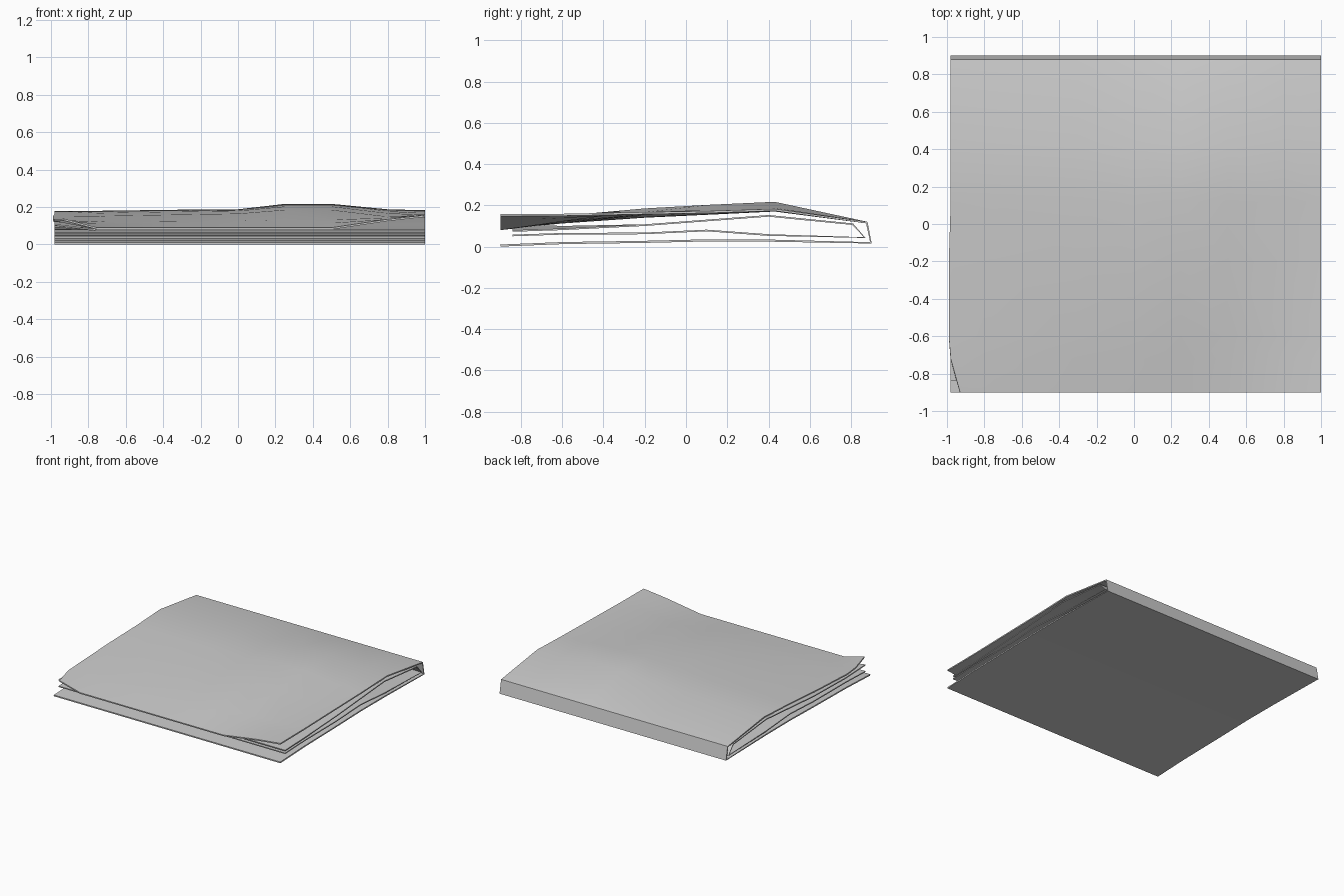
import bpy, math

if "Cube" in bpy.data.objects:
    bpy.data.objects.remove(bpy.data.objects["Cube"])

def sheet(name, sections, thickness, corner=None):
    """Loft a folded sheet through (x, [(y, z), ...]) profiles, then thicken inward."""
    n = len(sections[0][1])
    verts = [(x, y, z) for x, prof in sections for y, z in prof]
    for idx, co in (corner or {}).items():
        verts[idx] = co
    faces = []
    for i in range(len(sections) - 1):
        for j in range(n - 1):
            a = i * n + j
            faces.append((a, a + 1, a + n + 1, a + n))
    me = bpy.data.meshes.new(name)
    me.from_pydata(verts, [], faces)
    ob = bpy.data.objects.new(name, me)
    bpy.context.collection.objects.link(ob)
    bpy.context.view_layer.objects.active = ob
    ob.select_set(True)
    m = ob.modifiers.new("thickness", 'SOLIDIFY')
    m.thickness = thickness
    m.offset = -1
    bpy.ops.object.modifier_apply(modifier=m.name)
    bpy.ops.object.shade_smooth_by_angle(angle=math.radians(30))
    ob.select_set(False)
    return ob

# Outer sheet: flat underside, folded at the back, wavy top
bottom = [(-0.9, 0.0), (-0.6, 0.012), (-0.2, 0.018), (0.1, 0.025), (0.4, 0.024), (0.9, 0.015)]
ys = (-0.72, -0.6, -0.2, 0.12, 0.43)
waves = [  # x, front edge, then heights at ys
    (-0.98, 0.14, 0.135, 0.135, 0.15, 0.165, 0.18),
    (-0.75, 0.09, 0.11, 0.122, 0.152, 0.168, 0.18),
    (-0.30, 0.09, 0.112, 0.125, 0.16, 0.175, 0.186),
    (0.00, 0.09, 0.112, 0.126, 0.165, 0.18, 0.188),
    (0.25, 0.09, 0.115, 0.132, 0.185, 0.203, 0.217),
    (0.50, 0.09, 0.115, 0.132, 0.185, 0.203, 0.217),
    (0.80, 0.135, 0.143, 0.149, 0.167, 0.178, 0.188),
    (1.00, 0.157, 0.158, 0.159, 0.167, 0.173, 0.183),
]
outer = []
for x, front, *zs in waves:
    top = [(0.88, 0.12)] + list(zip(ys, zs))[::-1] + [(-0.9, front)]
    outer.append((x, bottom + top))
n = len(outer[0][1])
# Turned-in front left corner and slightly bulging left edge
sheet("outer_sheet", outer, 0.01, {n - 1: (-0.93, -0.9, 0.138),
                                   n - 3: (-0.99, -0.6, 0.132),
                                   n - 4: (-0.99, -0.2, 0.15)})

# Inner sheet nested in the fold
low = [(-0.84, 0.05), (-0.6, 0.058), (-0.2, 0.06), (0.1, 0.074), (0.4, 0.052), (0.87, 0.042)]
inner = []
for x, lift in ((-0.98, 0.03), (-0.75, 0), (0.5, 0), (1.0, 0)):
    high = [(0.81, 0.112), (0.4, 0.153), (-0.2, 0.108),
            (-0.6, 0.088 + lift * 0.4), (-0.84, 0.08 + lift)]
    inner.append((x, low + high))
sheet("inner_sheet", inner, 0.008)
